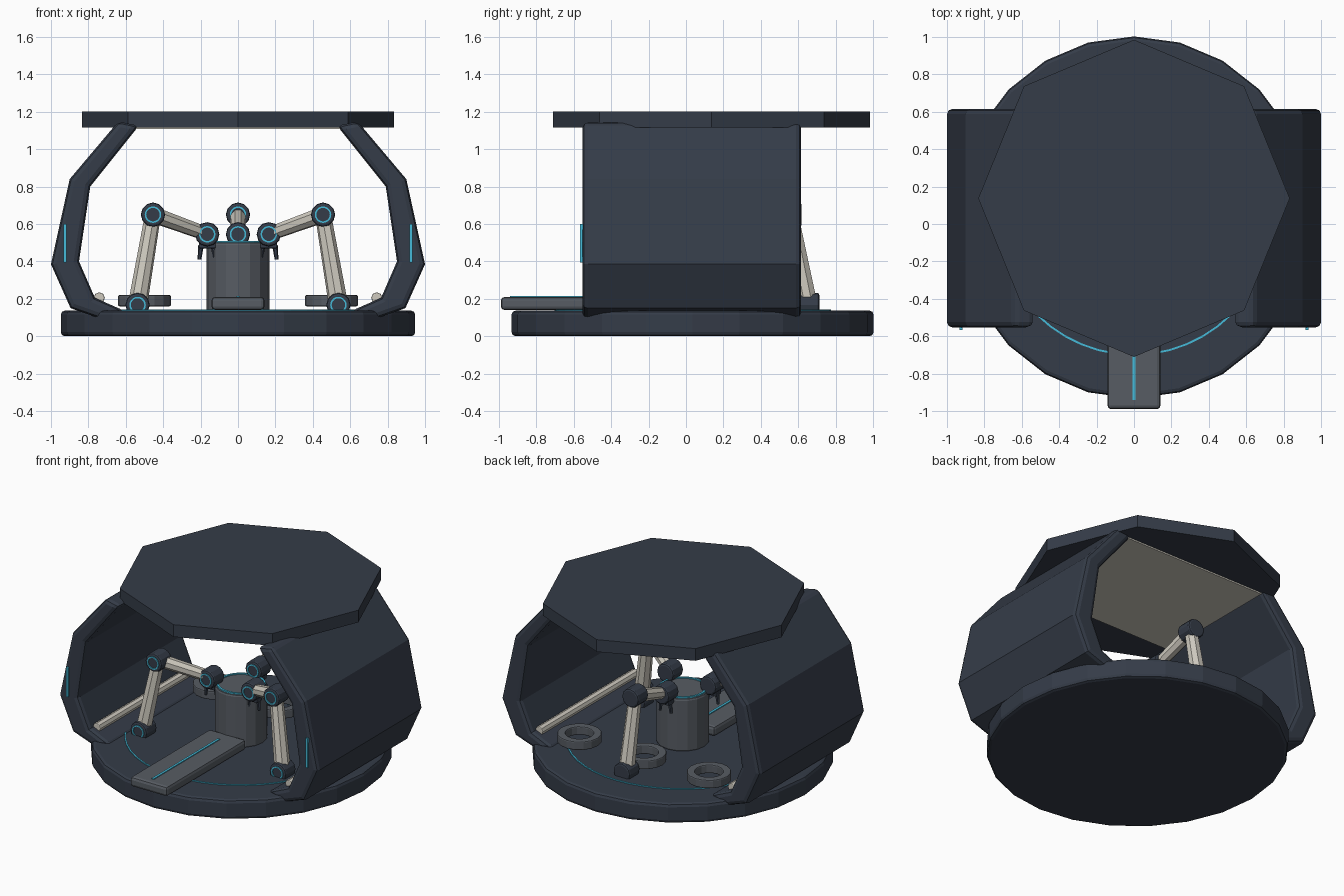
import bpy, bmesh
from math import pi, cos, sin, radians
from mathutils import Vector, Matrix

if "Cube" in bpy.data.objects:
    bpy.data.objects.remove(bpy.data.objects["Cube"])

CY = 0.035  # centre of the round base


def material(name, rgb):
    m = bpy.data.materials.new(name)
    m.diffuse_color = (*rgb, 1)
    m.use_nodes = True
    m.node_tree.nodes["Principled BSDF"].inputs["Base Color"].default_value = m.diffuse_color
    return m


NAVY = material("navy", (0.035, 0.045, 0.065))
GREY = material("grey", (0.095, 0.107, 0.125))
CREAM = material("cream", (0.62, 0.59, 0.52))
CYAN = material("cyan", (0.06, 0.5, 0.7))


def finish(name, bm, mat, bevel=0, segments=2):
    bmesh.ops.recalc_face_normals(bm, faces=bm.faces)
    me = bpy.data.meshes.new(name)
    bm.to_mesh(me)
    bm.free()
    me.materials.append(mat)
    ob = bpy.data.objects.new(name, me)
    bpy.context.collection.objects.link(ob)
    if bevel:
        mod = ob.modifiers.new("bevel", 'BEVEL')
        mod.width, mod.segments = bevel, segments
        mod.limit_method, mod.angle_limit = 'ANGLE', radians(50)
    return ob


def box(name, lo, hi, mat, bevel=0):
    lo, hi = Vector(lo), Vector(hi)
    bm = bmesh.new()
    bmesh.ops.create_cube(bm, size=1, matrix=Matrix.Translation((lo + hi) / 2)
                          @ Matrix.Diagonal((*(hi - lo), 1)))
    return finish(name, bm, mat, bevel)


def rod(name, a, b, r1, r2, sides, mat, bevel=0, spin=0):
    """Prism or cone between two points."""
    a, b = Vector(a), Vector(b)
    bm = bmesh.new()
    rot = (b - a).to_track_quat('Z', 'Y').to_matrix().to_4x4()
    bmesh.ops.create_cone(bm, cap_ends=True, segments=sides, radius1=r1, radius2=r2,
                          depth=(b - a).length,
                          matrix=Matrix.Translation((a + b) / 2) @ rot @ Matrix.Rotation(spin, 4, 'Z'))
    return finish(name, bm, mat, bevel)


def ring(name, centre, r_in, r_out, height, sides, mat, facing_front=False, bevel=0):
    """Flat ring with a rectangular section."""
    bm = bmesh.new()
    loops = []
    for i in range(sides):
        c, s = cos(2 * pi * i / sides), sin(2 * pi * i / sides)
        loops.append([bm.verts.new((r * c, r * s, z * height / 2))
                      for r, z in ((r_in, -1), (r_out, -1), (r_out, 1), (r_in, 1))])
    for i in range(sides):
        p, q = loops[i], loops[(i + 1) % sides]
        for k in range(4):
            bm.faces.new((p[k], q[k], q[k - 3], p[k - 3]))
    if facing_front:
        bm.transform(Matrix.Rotation(pi / 2, 4, 'X'))
    bm.transform(Matrix.Translation(centre))
    return finish(name, bm, mat, bevel)


def extrude_y(name, pts, y0, y1, mat, bevel):
    bm = bmesh.new()
    f = bm.faces.new([bm.verts.new((x, y0, z)) for x, z in pts])
    g = bmesh.ops.extrude_face_region(bm, geom=[f])['geom']
    bmesh.ops.translate(bm, vec=(0, y1 - y0, 0),
                        verts=[v for v in g if isinstance(v, bmesh.types.BMVert)])
    return finish(name, bm, mat, bevel)


# round base with slightly oval plan
base = rod("base", (0, 0, 0), (0, 0, 0.137), 0.968, 0.968, 24, NAVY, 0.022)
base.location.y = CY
base.scale.x = 0.979

# octagonal roof and the pale panel beneath it
roof = rod("roof", (0, 0, 1.117), (0, 0, 1.202), 0.848, 0.848, 8, NAVY)
roof.location.y = 0.137
roof.scale.x = 0.982
box("ceiling_panel", (-0.55, -0.32, 1.107), (0.55, 0.6, 1.119), CREAM)

# curved side shells, light strips and inner rails
profile = [(0.64, 1.148), (0.90, 0.84), (1.0, 0.385), (0.895, 0.15), (0.73, 0.092),
           (0.605, 0.135), (0.765, 0.205), (0.85, 0.40), (0.79, 0.80), (0.53, 1.125)]
for s, side in ((-1, "left"), (1, "right")):
    extrude_y(side + "_shell", [(s * x, z) for x, z in profile], -0.553, 0.615, NAVY, 0.028)
    box(side + "_light_strip", (s * 0.925 - 0.008, -0.566, 0.395), (s * 0.925 + 0.008, -0.545, 0.6), CYAN)
    rod(side + "_rail", (s * 0.742, -0.5, 0.205), (s * 0.742, 0.56, 0.205), 0.03, 0.03, 8, CREAM, 0.006)

# central pedestal with glowing rim
rod("pedestal", (0, CY, 0.13), (0, CY, 0.503), 0.168, 0.168, 16, GREY, 0.015)
ring("pedestal_rim", (0, CY, 0.503), 0.142, 0.156, 0.014, 32, CYAN)

# entry ramp with guide line, floor ring
box("ramp", (-0.142, -0.99, 0.14), (0.142, -0.11, 0.21), GREY, 0.02)
box("ramp_line", (-0.008, -0.94, 0.205), (0.008, -0.21, 0.216), CYAN)
ring("floor_ring", (0, CY, 0.138), 0.729, 0.739, 0.01, 48, CYAN)

# three loose rings at the back of the floor
for i, x in enumerate((-0.5, 0, 0.5)):
    ring(f"floor_socket_{i}", (x, 0.46, 0.19), 0.09, 0.142, 0.06, 16, GREY, bevel=0.008)

# three jointed arms reaching toward the pedestal
for i, ang in enumerate((90, 210, 330)):
    def at(r, z):
        return Vector((r * cos(radians(ang)), CY + r * sin(radians(ang)), z))
    foot, elbow, wrist = at(0.62, 0.167), at(0.525, 0.65), at(0.19, 0.545)
    for part, p in (("foot", foot), ("elbow", elbow), ("wrist", wrist)):
        half = Vector((0, 0.058, 0))
        rod(f"arm_{i}_{part}", p - half, p + half, 0.065, 0.065, 12, NAVY, 0.012)
        ring(f"arm_{i}_{part}_light", p - half, 0.036, 0.044, 0.012, 20, CYAN, True)
    rod(f"arm_{i}_lower", foot, elbow, 0.052, 0.043, 8, CREAM, spin=pi / 8)
    rod(f"arm_{i}_upper", elbow, wrist, 0.044, 0.038, 8, CREAM, spin=pi / 8)
    # gripper block and two fingers
    box(f"arm_{i}_gripper", wrist + Vector((-0.045, -0.03, -0.075)),
        wrist + Vector((0.045, 0.03, -0.04)), NAVY, 0.006)
    for k in (-1, 1):
        rod(f"arm_{i}_finger_{k}", wrist + Vector((k * 0.033, 0, -0.06)),
            wrist + Vector((k * 0.042, 0, -0.135)), 0.015, 0.01, 6, NAVY)
